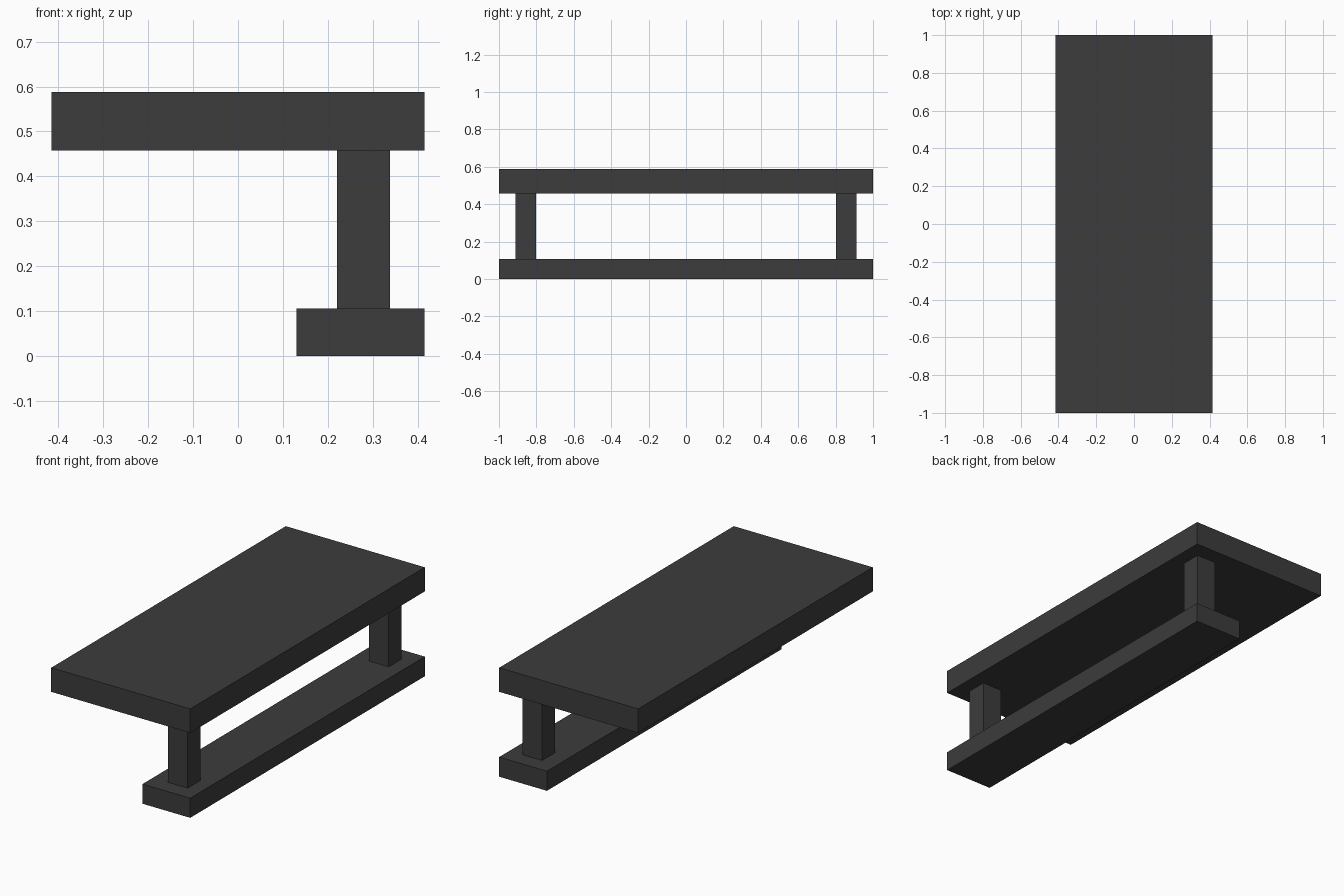
import bpy
import bmesh
from mathutils import Vector

cube = bpy.data.objects.get("Cube")
if cube:
    bpy.data.objects.remove(cube, do_unlink=True)

charcoal = bpy.data.materials.new("charcoal")
charcoal.use_nodes = True
colour = (0.045, 0.045, 0.045, 1)
charcoal.diffuse_color = colour
charcoal.node_tree.nodes["Principled BSDF"].inputs["Base Color"].default_value = colour


def box(name, low, high):
    """Flat-shaded box between two opposite corners."""
    low, high = Vector(low), Vector(high)
    bm = bmesh.new()
    bmesh.ops.create_cube(bm, size=1)
    bmesh.ops.scale(bm, vec=high - low, verts=bm.verts)
    mesh = bpy.data.meshes.new(name)
    bm.to_mesh(mesh)
    bm.free()
    mesh.materials.append(charcoal)
    obj = bpy.data.objects.new(name, mesh)
    obj.location = (low + high) / 2
    bpy.context.collection.objects.link(obj)
    return obj


HALF_WIDTH = 0.415
BASE_TOP, SLAB_BOTTOM, SLAB_TOP = 0.106, 0.458, 0.588

# Wide slab overhanging a narrow base rail on the left side
box("top_slab", (-HALF_WIDTH, -1, SLAB_BOTTOM), (HALF_WIDTH, 1, SLAB_TOP))
box("base_rail", (0.13, -1, 0), (HALF_WIDTH, 1, BASE_TOP))

# One post near each end
for name, y in (("front_post", -0.857), ("back_post", 0.857)):
    box(name, (0.22, y - 0.055, BASE_TOP), (0.338, y + 0.055, SLAB_BOTTOM))
